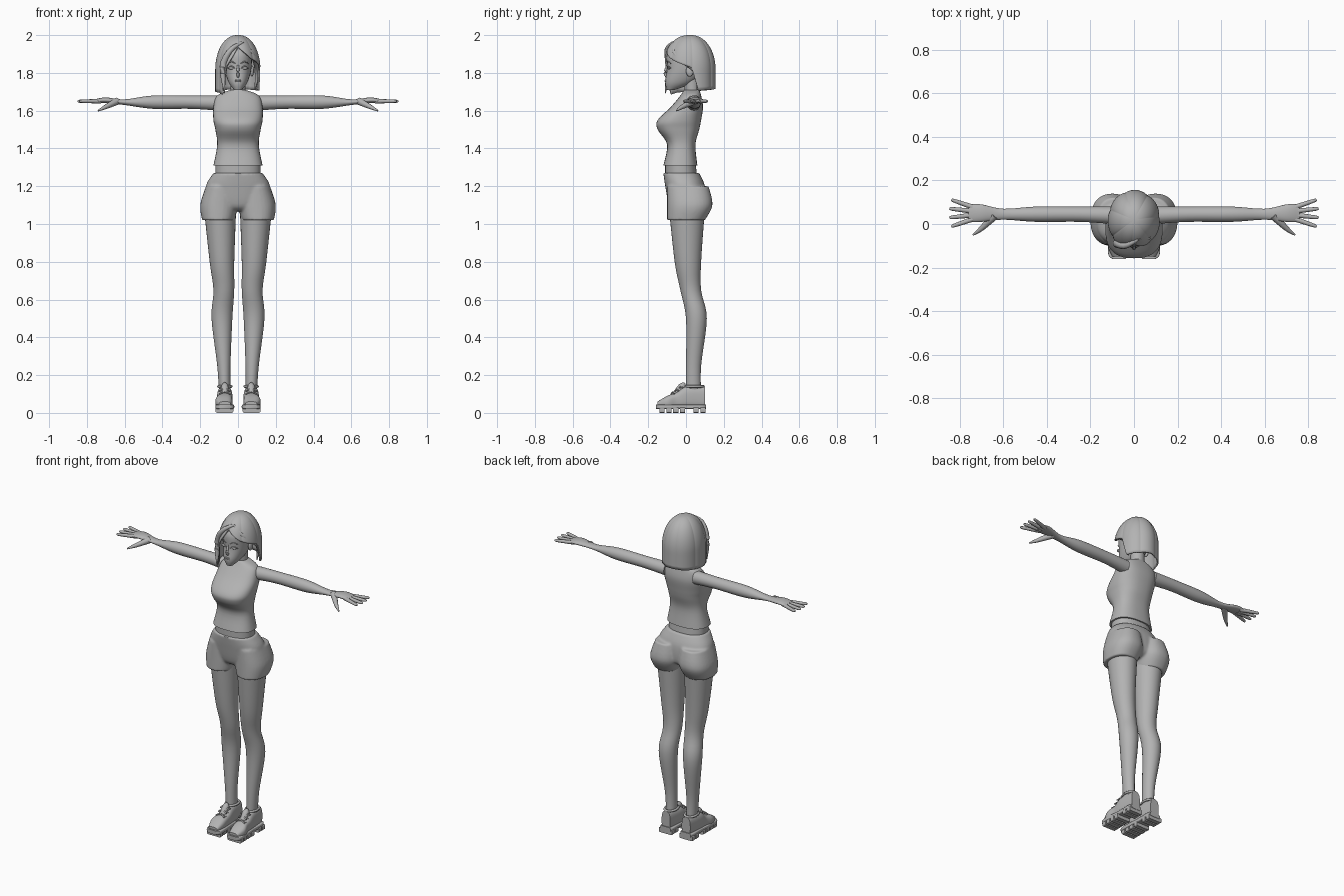
import bpy
import bmesh
from math import sin, cos, pi, copysign, radians
from mathutils import Vector

if "Cube" in bpy.data.objects:
    bpy.data.objects.remove(bpy.data.objects["Cube"])

GREY = (0.45, 0.45, 0.45, 1)
clay = bpy.data.materials.new("plain_grey")
clay.use_nodes = True
clay.diffuse_color = GREY
clay.node_tree.nodes["Principled BSDF"].inputs["Base Color"].default_value = GREY


def smooth_rows(rows, steps):
    """Catmull-Rom interpolation between table rows."""
    result = []
    for i in range(len(rows) - 1):
        quad = (rows[max(i - 1, 0)], rows[i], rows[i + 1], rows[min(i + 2, len(rows) - 1)])
        for step in range(steps):
            t = step / steps
            result.append([b + t / 2 * (c - a + t * (2 * a - 5 * b + 4 * c - d + t * (3 * (b - c) + d - a)))
                           for a, b, c, d in zip(*quad)])
    return result + [list(rows[-1])]


def circle(count):
    """Cosine and sine pairs round a circle."""
    return [(cos(2 * pi * k / count), sin(2 * pi * k / count)) for k in range(count)]


def loft(axis, rows, power=2, sides=32, steps=5):
    """Superellipse rings from rows: position, then low and high limits on the other two axes."""
    rings = []
    for t, a_low, a_high, b_low, b_high in smooth_rows(rows, steps):
        ring = []
        for pair in circle(sides):
            c, s = (copysign(abs(f) ** (2 / power), f) for f in pair)
            a = (a_low + a_high + c * (a_high - a_low)) / 2
            b = (b_low + b_high + s * (b_high - b_low)) / 2
            ring.append({"x": (t, a, b), "y": (a, t, b), "z": (a, b, t)}[axis])
        rings.append(ring)
    return rings


def body(rows, power=2.3, sides=40):
    """Upright loft, equal on both sides: height, half width, front, back."""
    return loft("z", [(z, -half, half, front, back) for z, half, front, back in rows], power, sides)


def tube(points, sides=12, steps=4):
    """Round rings along a path of x, y, z, radius."""
    path = smooth_rows(points, steps)
    rings = []
    for i, (x, y, z, radius) in enumerate(path):
        way = Vector(path[min(i + 1, len(path) - 1)][:3]) - Vector(path[max(i - 1, 0)][:3])
        turn = way.to_track_quat("Z", "Y")
        rings.append([Vector((x, y, z)) + turn @ Vector((c, s, 0)) * radius for c, s in circle(sides)])
    return rings


def blob(centre, size, bands=12):
    """Rings of an ellipsoid."""
    tilts = [pi * (j + .1) / (bands + .2) for j in range(bands + 1)]
    return [[[m + r * d for m, r, d in zip(centre, size, (c * sin(v), s * sin(v), cos(v)))]
             for c, s in circle(20)] for v in tilts]


def part(name, *lofts, mirror=False, caps=True, voxel=0, thick=0):
    """Skin the ring stacks into one smooth-shaded object."""
    bm = bmesh.new()
    for rings in lofts:
        loops = [[bm.verts.new(p) for p in ring] for ring in rings]
        for low, high in zip(loops, loops[1:]):
            for k in range(len(low)):
                bm.faces.new((low[k - 1], low[k], high[k], high[k - 1]))
        if caps:
            bm.faces.new(loops[0])
            bm.faces.new(loops[-1])
    bmesh.ops.remove_doubles(bm, verts=bm.verts[:], dist=.00001)
    bmesh.ops.recalc_face_normals(bm, faces=bm.faces[:])
    mesh = bpy.data.meshes.new(name)
    bm.to_mesh(mesh)
    bm.free()
    mesh.materials.append(clay)
    ob = bpy.data.objects.new(name, mesh)
    bpy.context.collection.objects.link(ob)
    bpy.ops.object.select_all(action="DESELECT")
    ob.select_set(True)
    bpy.context.view_layer.objects.active = ob
    bpy.ops.object.shade_smooth_by_angle(angle=radians(45))
    if mirror:
        ob.modifiers.new("mirror", "MIRROR").use_mirror_merge = False
    if thick:
        shell = ob.modifiers.new("thickness", "SOLIDIFY")
        shell.thickness, shell.offset = thick, 0
    if voxel:
        blend = ob.modifiers.new("blend", "REMESH")
        blend.mode, blend.voxel_size, blend.use_smooth_shade = "VOXEL", voxel, True
        ob.modifiers.new("relax", "SMOOTH").iterations = 5


# Torso: sleeveless high-necked top over a bare waist
part("top", body([(1.31, .13, -.12, .06), (1.42, .11, -.1, .05), (1.5, .12, -.15, .07), (1.55, .13, -.15, .08),
                  (1.62, .13, -.08, .09), (1.68, .11, -.03, .08), (1.71, .04, -.01, .07)], 2.5))
part("waist", body([(1.24, .12, -.11, .06), (1.33, .12, -.11, .05)]))
part("neck", body([(1.66, .04, 0, .07), (1.8, .04, -.02, .07)], 2))

# Shorts: hips blended with two short legs
hips = body([(1.27, .13, -.12, .07), (1.2, .17, -.11, .1), (1.1, .16, -.09, .1), (1.07, .12, -.06, .06)])
short_legs = [loft("z", [(z, side * inner, side * outer, front, back) for z, inner, outer, front, back in (
    (1.02, .02, .19, -.1, .1), (1.1, 0, .2, -.1, .14), (1.2, .01, .17, -.1, .12))], 2.3) for side in (-1, 1)]
part("shorts", hips, *short_legs, voxel=.007)

# Legs
part("legs", loft("z", [(.1, .04, .1, 0, .08), (.25, .04, .11, 0, .08), (.5, .03, .14, 0, .11),
                        (.65, .02, .13, -.03, .08), (.8, .02, .15, -.06, .08), (1.08, .01, .18, -.09, .1)]),
     mirror=True)

# Arms and hands
part("arms", loft("x", [(.1, 0, .08, 1.6, 1.68), (.25, .01, .08, 1.61, 1.68), (.45, .01, .08, 1.61, 1.68),
                        (.6, .02, .07, 1.63, 1.66), (.7, .01, .09, 1.64, 1.67), (.76, .01, .09, 1.64, 1.66)]),
     mirror=True)

# Fingers fan out from the palm
fingers = []
for i in range(4):
    spread = (i - 1.5) * .22
    fingers.append(tube([(.66 + reach * cos(spread), .05 + reach * sin(spread), 1.65, radius)
                         for reach, radius in ((.07, .012), (.14, .01), (.18, .008), (.19, .004))]))
part("fingers", *fingers, mirror=True)
part("thumbs", tube([(.64, .04, 1.65, .02), (.7, -.02, 1.62, .012), (.74, -.05, 1.6, .004)]), mirror=True)

# Shoes: upper, welt and tread blocks with a gap at the arch
part("shoe_uppers", loft("y", [(-.15, .04, .1, .03, .06), (-.1, .03, .12, .02, .09), (-.05, .03, .11, .02, .11),
                               (0, .03, .11, .02, .14), (.1, .04, .1, .02, .14)], 2.8), mirror=True)
part("shoe_welts", loft("y", [(y, mid - half, mid + half, .02, .045) for y, mid, half in (
    (-.16, .07, .03), (-.13, .07, .05), (0, .07, .044), (.08, .07, .044), (.105, .07, .035))], 6), mirror=True)
treads = [loft("y", [(y, .025, .118, 0, .03) for y in (start, start + .027)], 8, steps=1)
          for start in (.036 * i - .14 for i in range(7) if i != 4)]
part("shoe_treads", *treads, mirror=True)

# Shoe collar, tongue and crossed laces
part("shoe_collars", tube([(.07 + .034 * c, .045 + .047 * s, .14, .007) for c, s in circle(20) + [(1, 0)]], steps=1),
     mirror=True)
part("shoe_tongues", tube([(.07, -.05, .1, .02), (.07, -.02, .14, .02), (.07, -.01, .16, .006)]), mirror=True)
laces = []
for i in range(3):
    y, z = .022 * i - .07, .016 * i + .1
    for side in (-.03, .03):
        laces.append(tube([(.07 + side * k, y + .008 * k, z + .01 * (1 - k * k), .004) for k in (-1, 0, 1)], 8))
part("shoe_laces", *laces, mirror=True)

# Head and face
part("head", body([(1.71, .02, -.1, -.06), (1.75, .05, -.11, .04), (1.82, .07, -.1, .1), (1.9, .07, -.1, .11),
                   (1.96, .04, -.06, .09)], 2.2))
part("nose", tube([(0, -.1, 1.84, .005), (0, -.11, 1.8, .009), (0, -.1, 1.78, .008)]))
part("lips", *[blob((0, -.106, z), (.016, .007, .004)) for z in (1.754, 1.762)])
part("eyes", blob((.035, -.09, 1.825), (.016, .007, .007)), mirror=True)
part("lids_and_brows", *[tube([(.015, -.1, z, .002), (.035, -.095, z + .01, .003), (.055, -.08, z, .002)], 8)
                         for z in (1.825, 1.85)], mirror=True)
part("ears", blob((.074, .02, 1.81), (.01, .02, .03)), mirror=True)

# Hair: a ridged bob, long beside the right cheek and tucked behind the left ear
HEM = [(-180, .28), (-60, .3), (-45, .31), (-30, .16), (0, .06), (40, .12), (95, .17), (110, .29), (180, .28)]


def hem_drop(angle):
    """Depth of the hair's edge below the crown at an angle from the front."""
    for (start, low), (end, high) in zip(HEM, HEM[1:]):
        if angle <= end:
            return low + (high - low) * (angle - start) / (end - start)


hair = []
for j in range(25):
    ring = []
    for angle in range(-180, 180, 2):
        t = radians(angle)
        drop = hem_drop(angle) * (j / 24) ** 1.7
        dome = (1 - max(0, 1 - drop / .18) ** 2) ** .45
        ridge = dome * (.97 + .05 * abs(sin(3.5 * t + .4)) ** .6)
        depth = .14 if cos(t) > 0 else .13
        ring.append((.114 * ridge * sin(t), .02 - depth * ridge * cos(t), 1.996 - drop))
    hair.append(ring)
part("hair", hair, caps=False, thick=.009)
part("fringe_sweep", tube([(.02, -.07, 1.96, .008), (-.04, -.1, 1.92, .014), (-.08, -.09, 1.83, .018),
                           (-.07, -.11, 1.69, .002)]))
part("side_lock", tube([(.02, -.07, 1.96, .007), (.08, -.05, 1.89, .013), (.1, .05, 1.81, .012),
                        (.09, .06, 1.71, .003)]))
